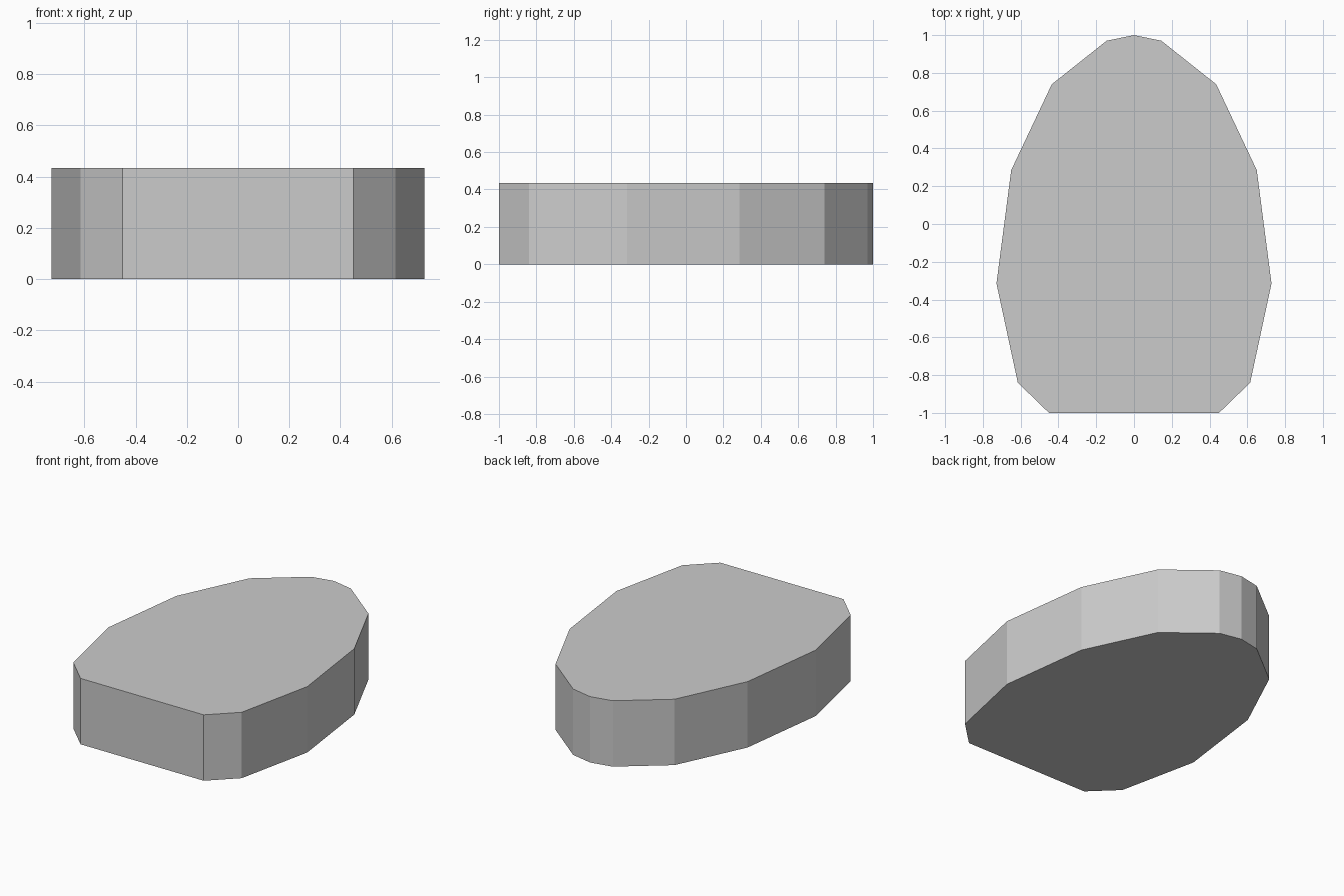
import bpy
import bmesh

cube = bpy.data.objects.get("Cube")
if cube:
    bpy.data.objects.remove(cube, do_unlink=True)

HEIGHT = 0.435

# Plain grey material
grey = bpy.data.materials.new("light grey")
grey.use_nodes = True
colour = (0.6, 0.6, 0.6, 1)
grey.diffuse_color = colour
grey.node_tree.nodes["Principled BSDF"].inputs["Base Color"].default_value = colour

# Left half of the outline, from the flat front edge to the back tip
half = [(0.45, -1), (0.615, -0.84), (0.728, -0.315), (0.65, 0.285),
        (0.435, 0.74), (0.145, 0.97)]
outline = half + [(0, 1)] + [(-x, y) for x, y in reversed(half)]

# Slab: outline face extruded straight up
bm = bmesh.new()
base = bm.faces.new([bm.verts.new((x, y, 0)) for x, y in outline])
top = bmesh.ops.extrude_face_region(bm, geom=[base], use_keep_orig=True)
raised = [v for v in top["geom"] if isinstance(v, bmesh.types.BMVert)]
bmesh.ops.translate(bm, verts=raised, vec=(0, 0, HEIGHT))
bmesh.ops.recalc_face_normals(bm, faces=bm.faces)

mesh = bpy.data.meshes.new("rounded_slab")
bm.to_mesh(mesh)
bm.free()
mesh.materials.append(grey)
slab = bpy.data.objects.new("rounded_slab", mesh)
bpy.context.collection.objects.link(slab)
